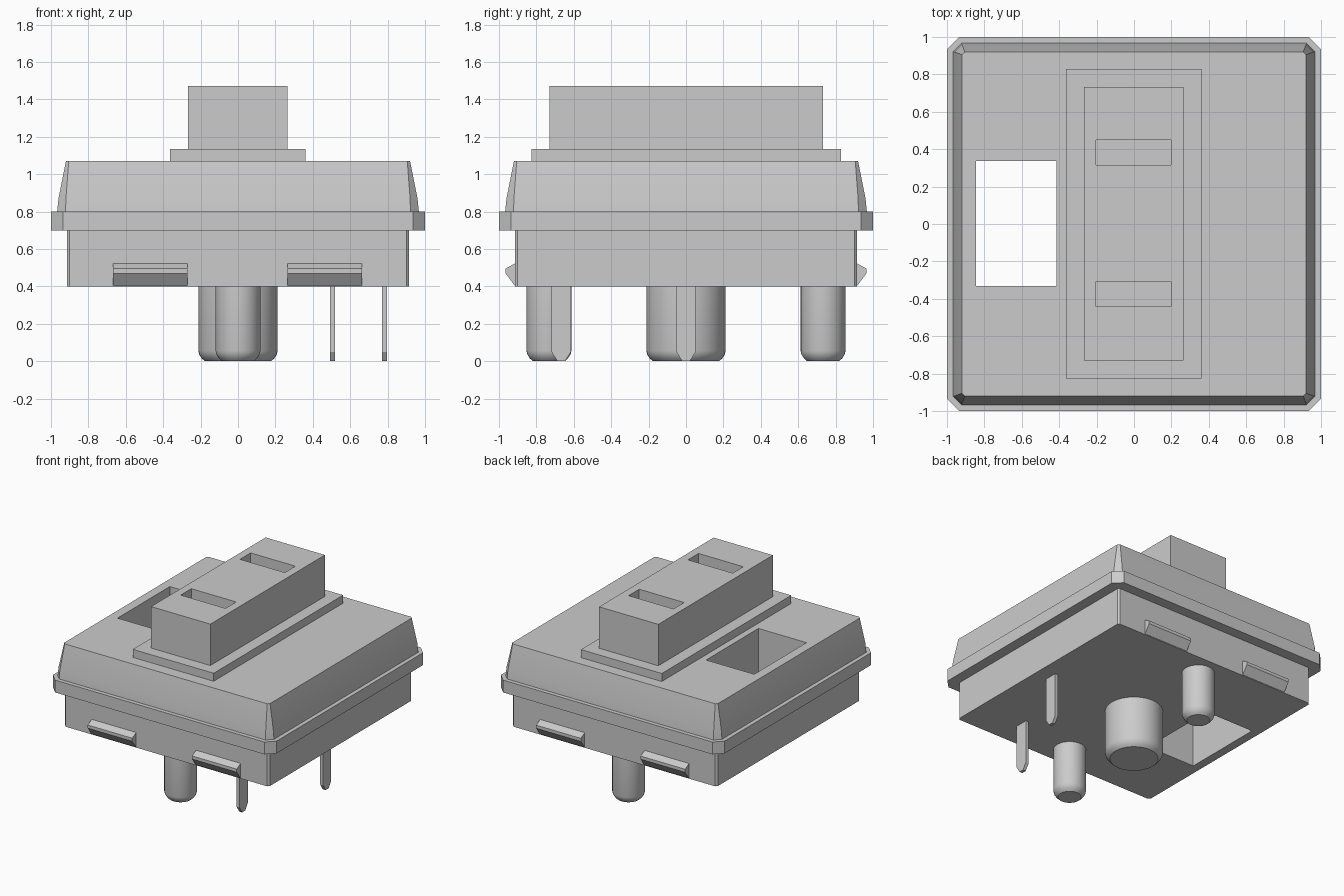
import bpy, bmesh, math

cube = bpy.data.objects.get("Cube")
if cube:
    bpy.data.objects.remove(cube, do_unlink=True)

grey = bpy.data.materials.new("light grey plastic")
grey.use_nodes = True
COLOUR = (0.6, 0.6, 0.6, 1)
grey.diffuse_color = COLOUR
grey.node_tree.nodes["Principled BSDF"].inputs["Base Color"].default_value = COLOUR


def loft(name, rings, smooth=None):
    """Skin a stack of equal-length rings and cap both ends."""
    bm = bmesh.new()
    rows = [[bm.verts.new(p) for p in ring] for ring in rings]
    n = len(rows[0])
    for a, b in zip(rows, rows[1:]):
        for i in range(n):
            j = (i + 1) % n
            bm.faces.new((a[i], a[j], b[j], b[i]))
    bm.faces.new(rows[0][::-1])
    bm.faces.new(rows[-1])
    bmesh.ops.recalc_face_normals(bm, faces=bm.faces)
    mesh = bpy.data.meshes.new(name)
    bm.to_mesh(mesh)
    bm.free()
    mesh.materials.append(grey)
    ob = bpy.data.objects.new(name, mesh)
    bpy.context.collection.objects.link(ob)
    if smooth:
        bpy.ops.object.select_all(action="DESELECT")
        ob.select_set(True)
        bpy.context.view_layer.objects.active = ob
        bpy.ops.object.shade_smooth_by_angle(angle=math.radians(smooth))
    return ob


def octagon(h, c, z):
    """Square of half-width h with corners cut by c."""
    k = h - c
    return [(h, -k, z), (h, k, z), (k, h, z), (-k, h, z),
            (-h, k, z), (-h, -k, z), (-k, -h, z), (k, -h, z)]


def box(name, x0, x1, y0, y1, z0, z1):
    return loft(name, [[(x0, y0, z), (x1, y0, z), (x1, y1, z), (x0, y1, z)] for z in (z0, z1)])


def cut(target, cutter):
    """Subtract the cutter, then remove it."""
    cutter.hide_render = True
    mod = target.modifiers.new("cut", "BOOLEAN")
    mod.operation, mod.solver, mod.object = "DIFFERENCE", "EXACT", cutter
    bpy.context.view_layer.objects.active = target
    bpy.ops.object.modifier_apply(modifier=mod.name)
    bpy.data.objects.remove(cutter, do_unlink=True)


def peg(name, y, r):
    """Round peg with a softened lower rim."""
    profile = [(r - 0.035, 0), (r - 0.018, 0.015), (r - 0.005, 0.035), (r, 0.055), (r, 0.42)]
    n = 40
    loft(name, [[(q * math.cos(2 * math.pi * i / n), y + q * math.sin(2 * math.pi * i / n), z)
                 for i in range(n)] for q, z in profile], smooth=35)


# Housing: lower body, flange and tapered cover in one stack, with a through window
housing = loft("housing", [
    octagon(0.915, 0.015, 0.40), octagon(0.915, 0.015, 0.70),
    octagon(1.0, 0.065, 0.70), octagon(1.0, 0.065, 0.80),
    octagon(0.967, 0.045, 0.80), octagon(0.96, 0.04, 0.87),
    octagon(0.92, 0.015, 1.07)], smooth=20)
cut(housing, box("window_cutter", -0.845, -0.415, -0.332, 0.336, 0.3, 1.2))

# Switch button on its collar
box("button_collar", -0.363, 0.36, -0.825, 0.828, 1.06, 1.135)
button = box("button", -0.266, 0.264, -0.73, 0.733, 1.12, 1.47)
for y0, y1 in ((-0.442, -0.307), (0.315, 0.45)):
    cut(button, box("slot_cutter", -0.203, 0.198, y0, y1, 1.37, 1.6))

# Snap clips on the front and back walls
clip = [(0.90, 0.405), (0.917, 0.405), (0.965, 0.47), (0.965, 0.495), (0.915, 0.522), (0.90, 0.522)]
for side, s in (("front", -1), ("back", 1)):
    for hand, x0, x1 in (("right", -0.668, -0.27), ("left", 0.265, 0.664)):
        loft(f"{side}_{hand}_clip", [[(x, s * y, z) for y, z in clip] for x in (x0, x1)])

# Mounting pegs
peg("centre_peg", 0, 0.212)
peg("front_peg", -0.733, 0.12)
peg("back_peg", 0.733, 0.12)

# Flat contact pins with pointed tips
tip = [(-0.02, 0), (0.02, 0), (0.052, 0.05), (0.052, 0.42), (-0.052, 0.42), (-0.052, 0.05)]
for name, x, y in (("front_pin", 0.505, -0.667), ("side_pin", 0.784, 0)):
    loft(name, [[(x + d, y + v, z) for v, z in tip] for d in (-0.013, 0.013)])
